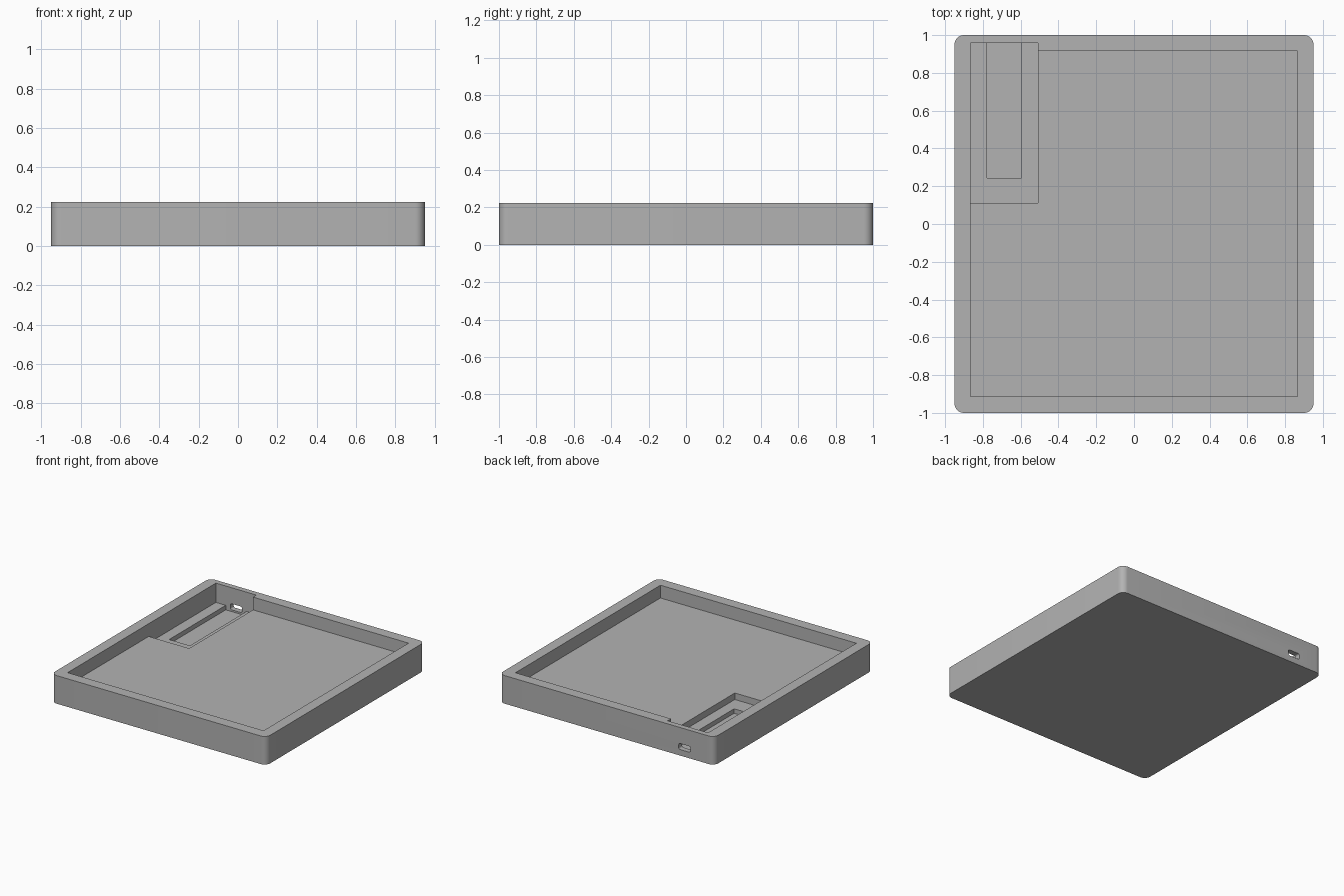
import bpy
import bmesh

cube = bpy.data.objects.get("Cube")
if cube:
    bpy.data.objects.remove(cube, do_unlink=True)

HEIGHT = 0.224
TOP = HEIGHT + 0.1      # cutters reach above the rim

grey = bpy.data.materials.new("plain_grey")
grey.use_nodes = True
grey.diffuse_color = (0.45, 0.45, 0.45, 1)
grey.node_tree.nodes["Principled BSDF"].inputs["Base Color"].default_value = (0.45, 0.45, 0.45, 1)


def box(name, low, high, radius=0, axis=2):
    """Box between two corners; edges along one axis may be rounded."""
    bm = bmesh.new()
    bmesh.ops.create_cube(bm, size=1)
    for v in bm.verts:
        v.co = [(a + b) / 2 + c * (b - a) for a, b, c in zip(low, high, v.co)]
    if radius:
        edges = [e for e in bm.edges
                 if abs(e.verts[0].co[axis] - e.verts[1].co[axis]) > 1e-4]
        bmesh.ops.bevel(bm, geom=edges, offset=radius, segments=8,
                        profile=0.5, affect='EDGES')
    bmesh.ops.recalc_face_normals(bm, faces=bm.faces)
    mesh = bpy.data.meshes.new(name)
    bm.to_mesh(mesh)
    bm.free()
    mesh.materials.append(grey)
    obj = bpy.data.objects.new(name, mesh)
    bpy.context.collection.objects.link(obj)
    return obj


# Outer body with rounded upright corners
tray = box("tray", (-0.95, -1, 0), (0.95, 1, HEIGHT), 0.05)

# Recesses, from shallow to deep, and the port through the back wall
cutters = [
    box("main_recess", (-0.865, -0.913, 0.122), (0.865, 0.915, TOP)),
    box("board_pocket", (-0.865, 0.11, 0.07), (-0.508, 0.957, TOP)),
    box("pocket_slot", (-0.778, 0.243, 0.034), (-0.595, 0.957, TOP)),
    box("port_hole", (-0.738, 0.9, 0.048), (-0.636, 1.1, 0.096), 0.012, axis=1),
]

bpy.context.view_layer.objects.active = tray
for cutter in cutters:
    cutter.hide_render = True
    mod = tray.modifiers.new(cutter.name, 'BOOLEAN')
    mod.operation = 'DIFFERENCE'
    mod.solver = 'EXACT'
    mod.object = cutter
    bpy.ops.object.modifier_apply(modifier=mod.name)
    bpy.data.objects.remove(cutter, do_unlink=True)

# Smooth only the rounded corners
bpy.ops.object.select_all(action='DESELECT')
tray.select_set(True)
bpy.ops.object.shade_smooth_by_angle(angle=0.5)
